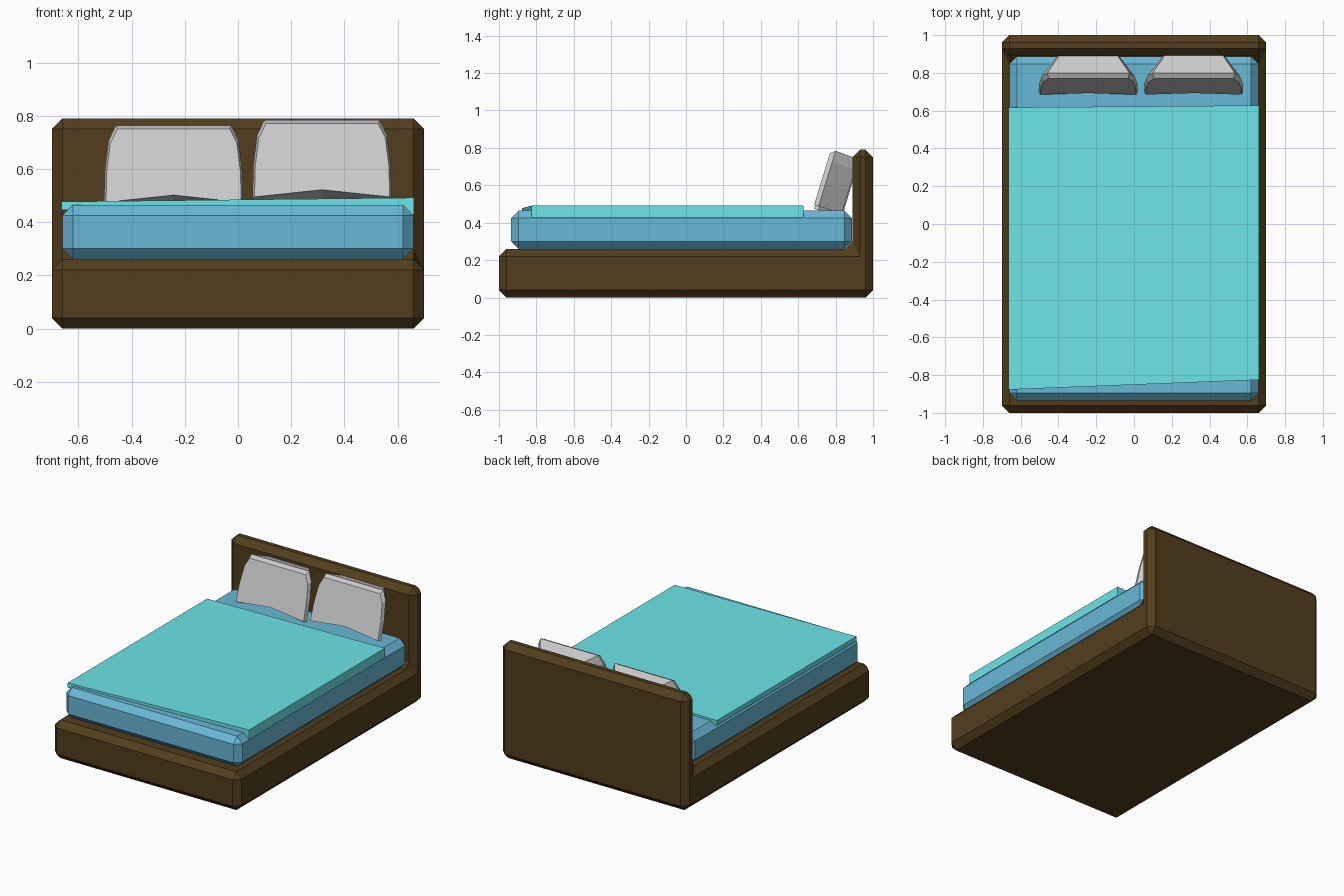
import bpy
import bmesh
from math import sin, cos, radians

if "Cube" in bpy.data.objects:
    bpy.data.objects.remove(bpy.data.objects["Cube"])


def material(name, rgb):
    m = bpy.data.materials.new(name)
    m.diffuse_color = (*rgb, 1)
    m.use_nodes = True
    m.node_tree.nodes["Principled BSDF"].inputs["Base Color"].default_value = m.diffuse_color
    return m


def make_object(name, bm, mat=None, bevel=0):
    bmesh.ops.recalc_face_normals(bm, faces=bm.faces)
    mesh = bpy.data.meshes.new(name)
    bm.to_mesh(mesh)
    bm.free()
    ob = bpy.data.objects.new(name, mesh)
    bpy.context.collection.objects.link(ob)
    if mat:
        mesh.materials.append(mat)
    if bevel:
        mod = ob.modifiers.new("chamfer", 'BEVEL')
        mod.width = bevel
        mod.segments = 1
        mod.limit_method = 'ANGLE'
    return ob


def loft(rings):
    """Closed solid through matching rings of points."""
    bm = bmesh.new()
    loops = [[bm.verts.new(p) for p in r] for r in rings]
    n = len(rings[0])
    for a, b in zip(loops, loops[1:]):
        for i in range(n):
            j = (i + 1) % n
            bm.faces.new((a[i], a[j], b[j], b[i]))
    bm.faces.new(loops[0])
    bm.faces.new(loops[-1])
    return bm


wood = material("wood", (0.085, 0.048, 0.012))
sheet = material("sheet", (0.14, 0.48, 0.68))
cover = material("cover", (0.15, 0.78, 0.80))

# Bed frame: L-shaped side profile, base plus headboard
side = [(-1, 0), (1, 0), (1, 0.79), (0.89, 0.79), (0.89, 0.26), (-1, 0.26)]
make_object("bed_frame", loft([[(x, y, z) for y, z in side] for x in (-0.7, 0.7)]),
            wood, 0.04)

# Mattress
rect = [(-0.66, -0.935), (0.66, -0.935), (0.66, 0.887), (-0.66, 0.887)]
make_object("mattress", loft([[(x, y, z) for x, y in rect] for z in (0.26, 0.465)]),
            sheet, 0.04)

# Blanket: slightly skewed slab, higher and shorter on the right
left = [(-0.664, -0.877, 0.445), (-0.664, 0.617, 0.445),
        (-0.664, 0.617, 0.477), (-0.664, -0.877, 0.477)]
right = [(0.662, -0.825, 0.428), (0.662, 0.628, 0.428),
         (0.662, 0.628, 0.492), (0.662, -0.825, 0.492)]
make_object("blanket", loft([left, right]), cover)

# Pillows: bulged outline lofted front to back, leaning on the headboard
half = [(0.262, 0.0), (0.259, 0.13), (0.245, 0.25), (0.217, 0.31)]
outline = ([(0, 0.03)] + half + [(-u, v) for u, v in reversed(half)])
layers = [(0.0, 0.97, 0.93), (0.025, 1.0, 1.0), (0.155, 0.62, 0.98)]
tilt = radians(17)


def pillow(name, x0, z0):
    rings = []
    for w, su, sv in layers:
        rings.append([(x0 + u * su,
                       0.685 + v * sv * sin(tilt) + w * cos(tilt),
                       z0 + v * sv * cos(tilt) - w * sin(tilt)) for u, v in outline])
    make_object(name, loft(rings))


pillow("left_pillow", -0.242, 0.475)
pillow("right_pillow", 0.316, 0.495)
